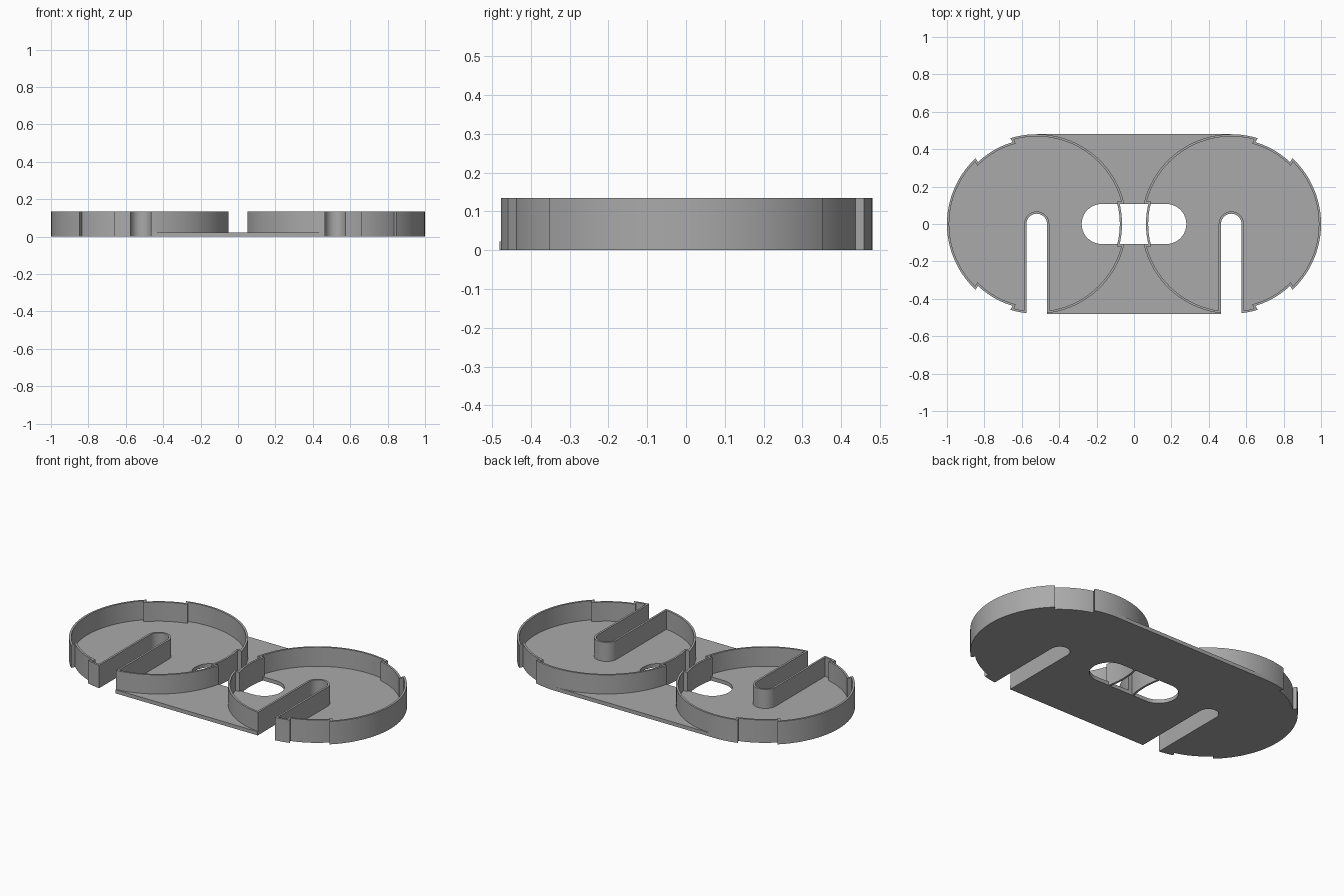
import bpy, bmesh, math
from mathutils import Vector

if "Cube" in bpy.data.objects:
    bpy.data.objects.remove(bpy.data.objects["Cube"])

CX, R, R_IN = 0.52, 0.48, 0.456      # cup centre, outer radius, radius inside notches
SLOT, HALF, WALL = 0.055, 0.107, 0.012
FLOOR, TOP = 0.022, 0.135

grey = bpy.data.materials.new("plain grey")
grey.diffuse_color = (0.4, 0.4, 0.4, 1)
grey.use_nodes = True
grey.node_tree.nodes["Principled BSDF"].inputs["Base Color"].default_value = grey.diffuse_color


def arc(r, a0, a1, cx=0.0, step=2.5):
    n = max(2, round(abs(a1 - a0) / step))
    angles = [math.radians(a0 + (a1 - a0) * i / n) for i in range(n + 1)]
    return [(cx + r * math.cos(a), r * math.sin(a)) for a in angles]


def asin(v):
    return math.degrees(math.asin(v))


def rim(end, notches):
    """Outer edge of a cup, stepped inwards at each notch angle."""
    a, h, g = -90 + asin(SLOT / R), asin(HALF / R), asin(HALF / R_IN)
    pts = []
    for c in notches:
        pts += arc(R, a, c - h) + arc(R_IN, c - g, c + g)
        a = c + h
    return pts + arc(R, a, end)


def inset(pts, d):
    """Mitred inward offset of a counter-clockwise loop."""
    out = []
    for i, p in enumerate(pts):
        p, a, b = Vector(p), Vector(pts[i - 1]), Vector(pts[(i + 1) % len(pts)])
        u, v = (p - a).normalized(), (b - p).normalized()
        n1, n2 = Vector((-u.y, u.x)), Vector((-v.y, v.x))
        out.append(tuple(p + (n1 + n2) * d / (1 + n1.dot(n2))))
    return out


def shift(pts, side):
    return [(side * (x + CX), y) for x, y in pts]


def prism(name, loops, z0, z1):
    """Extrude an outline (with optional hole loops) from z0 to z1."""
    bm = bmesh.new()
    for loop in loops:
        vs = [bm.verts.new((x, y, z0)) for x, y in loop]
        for i in range(len(vs)):
            bm.edges.new((vs[i - 1], vs[i]))
    bmesh.ops.triangle_fill(bm, use_beauty=True, use_dissolve=False, edges=bm.edges[:])
    ext = bmesh.ops.extrude_face_region(bm, geom=bm.faces[:], use_keep_orig=True)
    for v in ext["geom"]:
        if isinstance(v, bmesh.types.BMVert):
            v.co.z = z1
    bmesh.ops.recalc_face_normals(bm, faces=bm.faces[:])
    me = bpy.data.meshes.new(name)
    bm.to_mesh(me)
    bm.free()
    me.materials.append(grey)
    ob = bpy.data.objects.new(name, me)
    bpy.context.collection.objects.link(ob)
    bpy.ops.object.select_all(action='DESELECT')
    ob.select_set(True)
    bpy.context.view_layer.objects.active = ob
    bpy.ops.object.shade_smooth_by_angle(angle=math.radians(25))
    return ob


slot_top = arc(SLOT, 180, 0, step=9)

# base plate: notched cup edges joined by straight sides, with a central oval hole
half = shift([(-SLOT, -R)] + slot_top + rim(90, (-60, 60)), 1)
plate = half + [(-x, y) for x, y in reversed(half)]
ex = 0.28 - HALF
hole = arc(HALF, -90, 90, ex, 9) + arc(HALF, 90, 270, -ex, 9)
prism("base_plate", [plate, hole], 0, FLOOR)

# cup walls, following the notches and the open slot, plus the bridge over the hole
cup = rim(270 - asin(SLOT / R), (-60, 60, 180)) + slot_top
r2 = R_IN - WALL
g1, g2 = asin(HALF / R_IN), asin(HALF / r2)
bridge = arc(R_IN, 180 - g1, 180 + g1) + arc(r2, 180 + g2, 180 - g2)
for side, label in ((-1, "left"), (1, "right")):
    prism(label + "_cup_wall", [shift(cup, side), shift(inset(cup, WALL), side)], FLOOR, TOP)
    prism(label + "_bridge", [shift(bridge, side)], 0, FLOOR)
